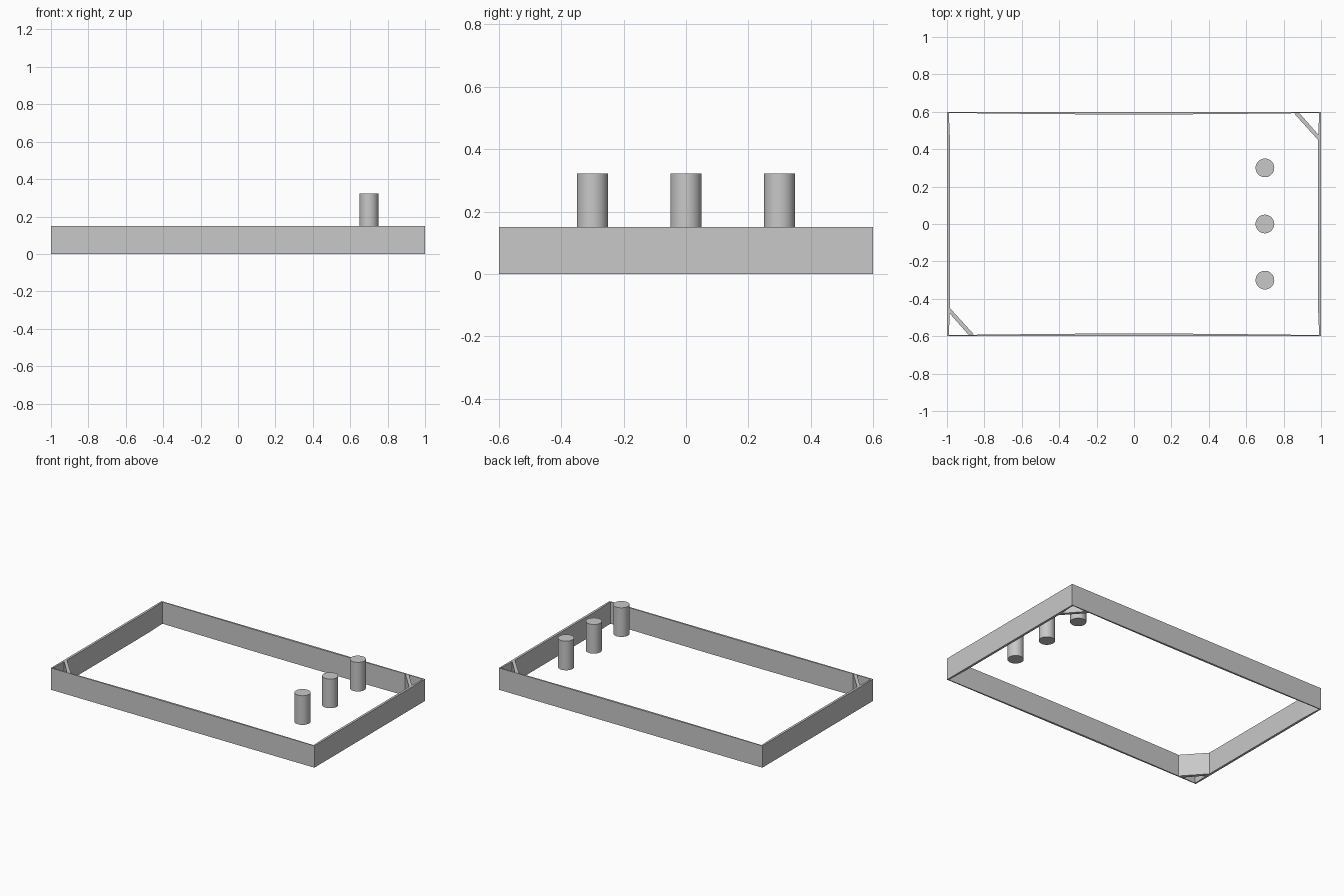
import bpy
import bmesh
from math import pi
from mathutils import Matrix

old = bpy.data.objects.get("Cube")
if old:
    bpy.data.objects.remove(old, do_unlink=True)

grey = bpy.data.materials.new("plain grey")
grey.use_nodes = True
colour = (0.58, 0.58, 0.58, 1)
grey.diffuse_color = colour
grey.node_tree.nodes["Principled BSDF"].inputs["Base Color"].default_value = colour

HALF_X, HALF_Y, WALL_H = 1.0, 0.6, 0.15


def add_object(name, bm):
    mesh = bpy.data.meshes.new(name)
    bmesh.ops.recalc_face_normals(bm, faces=bm.faces)
    bm.to_mesh(mesh)
    bm.free()
    mesh.materials.append(grey)
    obj = bpy.data.objects.new(name, mesh)
    bpy.context.collection.objects.link(obj)
    return obj


def prism(name, outline, turn=0):
    """Extrude a plan outline to wall height, turned about the centre."""
    bm = bmesh.new()
    face = bm.faces.new([bm.verts.new((x, y, 0)) for x, y in outline])
    top = bmesh.ops.extrude_face_region(bm, geom=[face])["geom"]
    verts = [v for v in top if isinstance(v, bmesh.types.BMVert)]
    bmesh.ops.translate(bm, verts=verts, vec=(0, 0, WALL_H))
    bmesh.ops.rotate(bm, verts=bm.verts, matrix=Matrix.Rotation(turn, 3, "Z"))
    return add_object(name, bm)


# Long walls: mitred ends, inner side bowed slightly inwards
long_wall = [(-HALF_X, -HALF_Y), (HALF_X, -HALF_Y), (0.99, -0.594), (0.67, -0.59),
             (0.23, -0.586), (-0.23, -0.586), (-0.67, -0.59), (-0.99, -0.594)]
prism("front_wall", long_wall)
prism("back_wall", long_wall, pi)

# Short walls
short_wall = [(HALF_X, -HALF_Y), (HALF_X, HALF_Y), (0.99, 0.594), (0.984, 0.45),
              (0.984, -0.45), (0.99, -0.594)]
prism("left_wall", short_wall)
prism("right_wall", short_wall, pi)

# Diagonal braces in two opposite corners
brace = [(-0.988, -0.445), (-0.988, -0.475), (-0.885, -0.592), (-0.855, -0.592)]
prism("front_right_brace", brace)
prism("back_left_brace", brace, pi)

# Row of three round posts
for name, y in (("front_post", -0.3), ("middle_post", 0), ("back_post", 0.3)):
    bm = bmesh.new()
    bmesh.ops.create_cone(bm, cap_ends=True, segments=32, radius1=0.05,
                          radius2=0.05, depth=0.2,
                          matrix=Matrix.Translation((0.7, y, 0.222)))
    post = add_object(name, bm)
    bpy.ops.object.select_all(action="DESELECT")
    post.select_set(True)
    bpy.context.view_layer.objects.active = post
    bpy.ops.object.shade_smooth_by_angle(angle=pi / 6)
